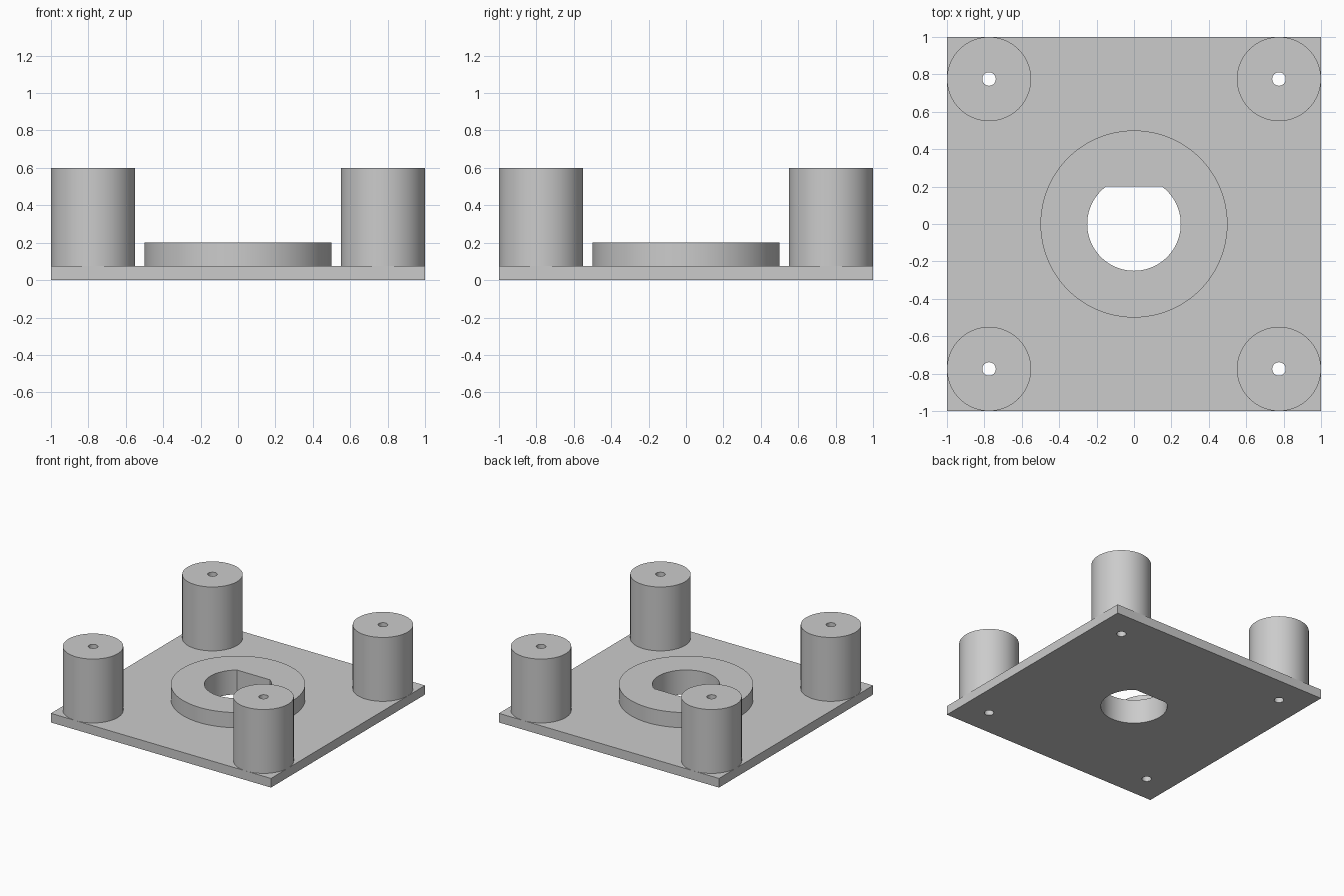
import bpy
import bmesh
from math import sin, cos, pi, asin, radians

cube = bpy.data.objects.get("Cube")
if cube:
    bpy.data.objects.remove(cube, do_unlink=True)

PLATE_H, RING_H, POST_H = 0.075, 0.2, 0.6
POST_OFFSET, POST_R, SCREW_R = 0.775, 0.225, 0.036
BORE_R, BORE_FLAT = 0.25, 0.2

grey = bpy.data.materials.new("plain grey")
grey.use_nodes = True
colour = (0.6, 0.6, 0.6, 1)
grey.diffuse_color = colour
grey.node_tree.nodes["Principled BSDF"].inputs["Base Color"].default_value = colour


def circle(radius, x=0, y=0, count=96):
    return [(x + radius * cos(2 * pi * i / count),
             y + radius * sin(2 * pi * i / count)) for i in range(count)]


def d_shape(radius, flat, count=96):
    """Circle closed by a straight edge at y = flat."""
    start = asin(flat / radius)
    sweep = pi + 2 * start
    return [(radius * cos(pi - start + sweep * i / count),
             radius * sin(pi - start + sweep * i / count)) for i in range(count + 1)]


def prism(name, outline, bottom, top):
    """Upright solid from a flat outline."""
    bm = bmesh.new()
    face = bm.faces.new([bm.verts.new((x, y, bottom)) for x, y in outline])
    extruded = bmesh.ops.extrude_face_region(bm, geom=[face])["geom"]
    verts = [v for v in extruded if isinstance(v, bmesh.types.BMVert)]
    bmesh.ops.translate(bm, verts=verts, vec=(0, 0, top - bottom))
    bmesh.ops.recalc_face_normals(bm, faces=bm.faces)
    mesh = bpy.data.meshes.new(name)
    bm.to_mesh(mesh)
    bm.free()
    obj = bpy.data.objects.new(name, mesh)
    bpy.context.collection.objects.link(obj)
    mesh.materials.append(grey)
    return obj


def drill(part, outlines):
    """Cut each outline straight through the part."""
    for i, outline in enumerate(outlines):
        cutter = prism("cutter", outline, -0.2, 1)
        cutter.hide_render = True
        mod = part.modifiers.new(f"hole {i}", "BOOLEAN")
        mod.operation, mod.solver, mod.object = "DIFFERENCE", "EXACT", cutter
        bpy.ops.object.select_all(action="DESELECT")
        part.select_set(True)
        bpy.context.view_layer.objects.active = part
        bpy.ops.object.modifier_apply(modifier=mod.name)
        bpy.data.objects.remove(cutter, do_unlink=True)
    bpy.ops.object.shade_smooth_by_angle(angle=radians(30))


corners = {f"{end}_{side}": (sx * POST_OFFSET, sy * POST_OFFSET)
           for end, sy in (("front", -1), ("back", 1))
           for side, sx in (("left", 1), ("right", -1))}
screw_holes = [circle(SCREW_R, x, y, 32) for x, y in corners.values()]
bore = d_shape(BORE_R, BORE_FLAT)

# Square base plate
plate = prism("base_plate", [(-1, -1), (1, -1), (1, 1), (-1, 1)], 0, PLATE_H)
drill(plate, screw_holes + [bore])

# Raised collar around the D-shaped bore
collar = prism("centre_collar", circle(0.5), PLATE_H, RING_H)
drill(collar, [bore])

# Corner standoffs with screw holes
for (place, (x, y)), hole in zip(corners.items(), screw_holes):
    post = prism(f"{place}_standoff", circle(POST_R, x, y, 64), PLATE_H, POST_H)
    drill(post, [hole])
